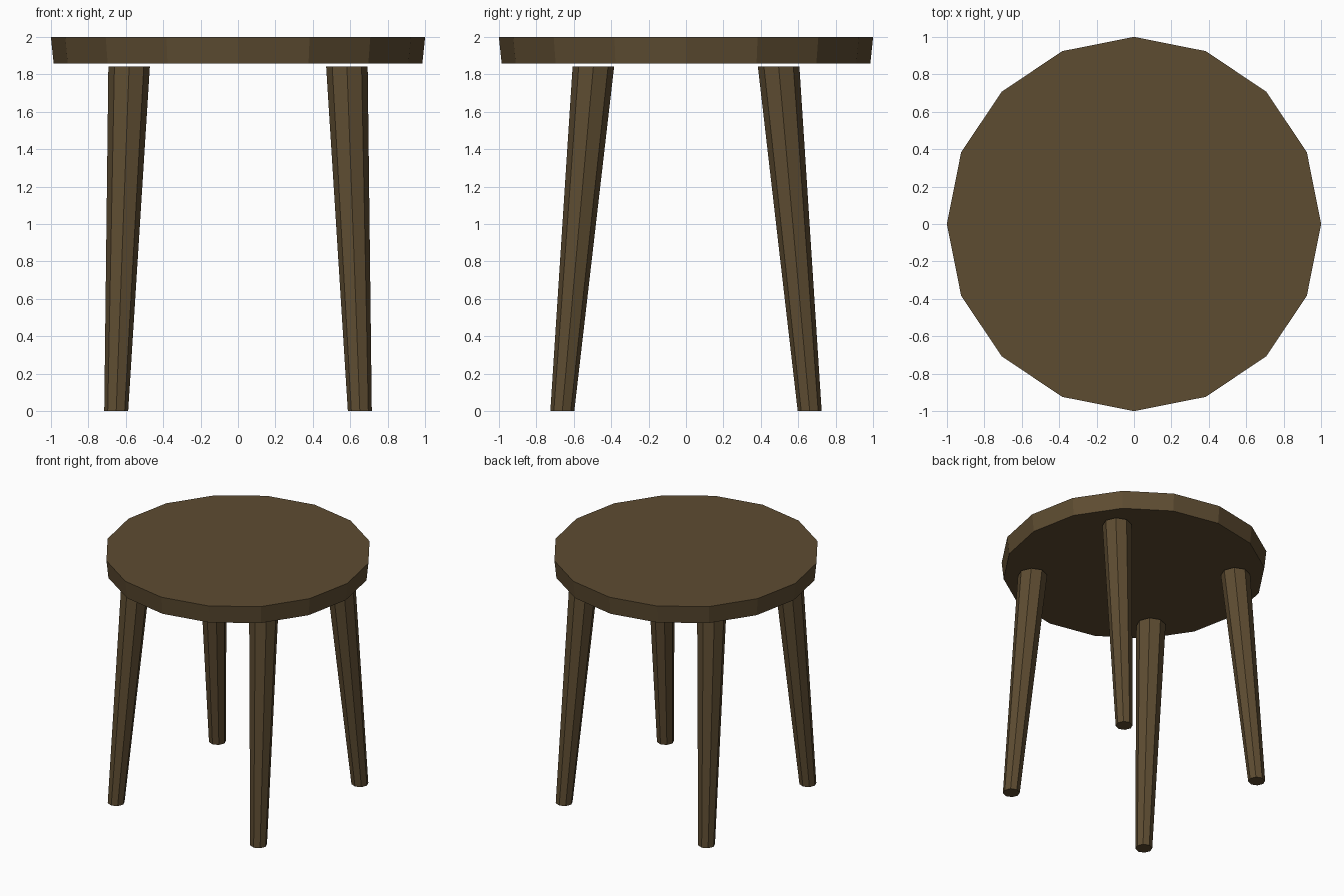
import bpy, bmesh
from math import cos, sin, tau

if "Cube" in bpy.data.objects:
    bpy.data.objects.remove(bpy.data.objects["Cube"])

wood = bpy.data.materials.new("dark_wood")
wood.diffuse_color = (0.11, 0.072, 0.031, 1)
wood.use_nodes = True
wood.node_tree.nodes["Principled BSDF"].inputs["Base Color"].default_value = wood.diffuse_color


def tapered_prism(name, sides, bottom, r_bottom, top, r_top):
    """Flat-ended tapered prism; slants if the two centres differ in x or y."""
    bm = bmesh.new()

    def ring(c, r):
        return [bm.verts.new((c[0] + r * cos(tau * i / sides),
                              c[1] + r * sin(tau * i / sides), c[2]))
                for i in range(sides)]

    low, high = ring(bottom, r_bottom), ring(top, r_top)
    bm.faces.new(low[::-1])
    bm.faces.new(high)
    for i in range(sides):
        j = (i + 1) % sides
        bm.faces.new((low[i], low[j], high[j], high[i]))
    mesh = bpy.data.meshes.new(name)
    bm.to_mesh(mesh)
    bm.free()
    mesh.materials.append(wood)
    obj = bpy.data.objects.new(name, mesh)
    bpy.context.collection.objects.link(obj)
    return obj


# Round seat, slightly narrower underneath
tapered_prism("seat", 16, (0, 0, 1.857), 0.985, (0, 0, 2), 1)

# Four splayed legs, stopping just short of the seat
for depth, sy in (("front", -1), ("back", 1)):
    for side, sx in (("left", -1), ("right", 1)):
        tapered_prism(f"{depth}_{side}_leg", 8,
                      (sx * 0.651, sy * 0.661, 0), 0.064,
                      (sx * 0.582, sy * 0.495, 1.842), 0.111)
